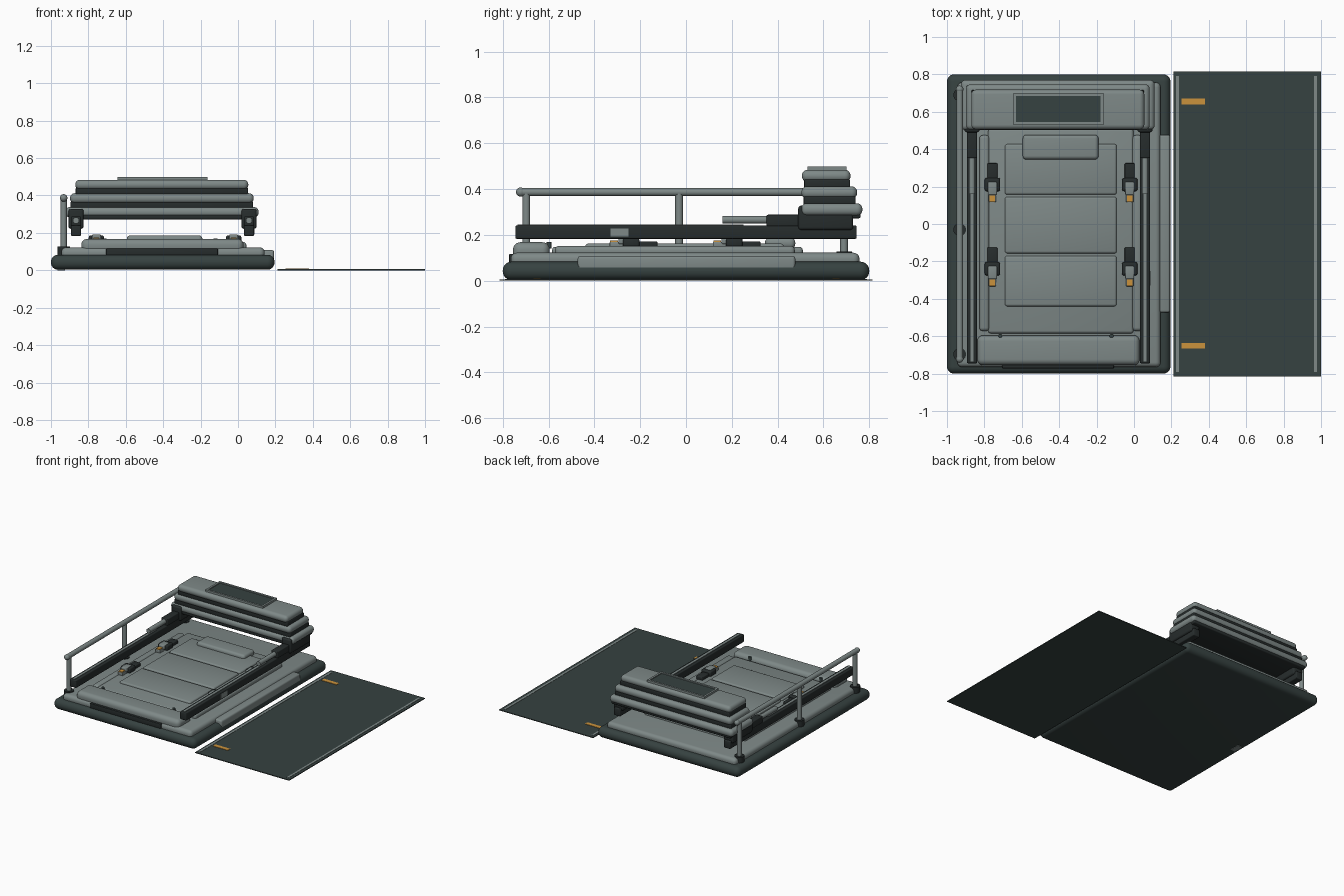
import bpy, math
from mathutils import Vector

if "Cube" in bpy.data.objects:
    bpy.data.objects.remove(bpy.data.objects["Cube"])


def material(name, rgb):
    m = bpy.data.materials.new(name)
    m.diffuse_color = (*rgb, 1)
    m.use_nodes = True
    m.node_tree.nodes["Principled BSDF"].inputs["Base Color"].default_value = m.diffuse_color
    return m


LIGHT = material("grey_green", (0.21, 0.25, 0.245))
DARK = material("dark_slate", (0.037, 0.054, 0.052))
BLACK = material("charcoal", (0.02, 0.026, 0.026))
ORANGE = material("amber", (0.60, 0.29, 0.045))


def finish(o, name, mat, smooth=True):
    o.name = name
    o.data.materials.append(mat)
    if smooth:
        bpy.ops.object.shade_smooth_by_angle(angle=math.radians(35))
    return o


def box(name, x, y, z, mat, bevel=0.0, seg=3):
    """Box from (min, max) ranges, optionally rounded."""
    bpy.ops.mesh.primitive_cube_add(size=1)
    o = bpy.context.object
    lo = Vector((x[0], y[0], z[0]))
    hi = Vector((x[1], y[1], z[1]))
    for v in o.data.vertices:
        v.co = Vector([lo[i] if v.co[i] < 0 else hi[i] for i in range(3)])
    if bevel:
        b = o.modifiers.new("round", 'BEVEL')
        b.width, b.segments, b.limit_method = bevel, seg, 'NONE'
        bpy.ops.object.modifier_apply(modifier="round")
    return finish(o, name, mat, bevel > 0)


def rod(name, a, b, r, mat, n=20):
    a, b = Vector(a), Vector(b)
    bpy.ops.mesh.primitive_cylinder_add(vertices=n, radius=r, depth=(b - a).length, location=(a + b) / 2)
    o = bpy.context.object
    o.rotation_euler = (b - a).to_track_quat('Z', 'Y').to_euler()
    return finish(o, name, mat)


def ball(name, p, r, mat):
    bpy.ops.mesh.primitive_uv_sphere_add(segments=20, ring_count=12, radius=r, location=p)
    return finish(bpy.context.object, name, mat)


# Base and deck
box("base", (-1, 0.195), (-0.8, 0.8), (0.003, 0.083), DARK, 0.038, 6)
box("deck", (-0.945, 0.142), (-0.765, 0.757), (0.06, 0.122), LIGHT, 0.026, 5)
box("side_step", (0.125, 0.193), (-0.473, 0.477), (0.04, 0.108), LIGHT, 0.012)
box("front_panel", (-0.705, -0.108), (-0.772, -0.74), (0.08, 0.117), BLACK, 0.004)

# Bed, cushions and side bolsters
box("bed", (-0.78, -0.003), (-0.585, 0.51), (0.10, 0.148), LIGHT, 0.015)
for i, (a, b) in enumerate(((-0.44, -0.17), (-0.157, 0.145), (0.157, 0.427))):
    box(f"bed_cushion_{i}", (-0.69, -0.093), (a, b), (0.135, 0.162), LIGHT, 0.012)
box("pillow", (-0.595, -0.19), (0.345, 0.477), (0.14, 0.187), LIGHT, 0.02, 5)
box("foot_cushion", (-0.838, 0.03), (-0.755, -0.595), (0.09, 0.168), LIGHT, 0.032, 6)
for i, x in enumerate((-0.80, 0.018)):
    box(f"side_bolster_{i}", (x - 0.027, x + 0.027), (-0.572, 0.475), (0.10, 0.152), LIGHT, 0.018)
for i, x in enumerate((-0.715, -0.12)):
    rod(f"bed_stud_{i}", (x, -0.598, 0.14), (x, -0.598, 0.169), 0.011, DARK, 12)

# Strap clamps on the bed edges
for i, x in enumerate((-0.757, -0.023)):
    for j, y in enumerate((0.205, -0.245)):
        n = f"clamp_{i}_{j}_"
        box(n + "strap", (x - 0.027, x + 0.027), (y + 0.03, y + 0.12), (0.14, 0.172), BLACK, 0.006)
        box(n + "body", (x - 0.041, x + 0.041), (y - 0.03, y + 0.042), (0.145, 0.186), BLACK, 0.01)
        box(n + "lever", (x - 0.024, x + 0.024), (y - 0.05, y + 0.02), (0.16, 0.191), LIGHT, 0.006)
        box(n + "tongue", (x - 0.02, x + 0.02), (y - 0.088, y - 0.03), (0.145, 0.17), LIGHT, 0.004)
        box(n + "tab", (x - 0.015, x + 0.015), (y - 0.086, y - 0.052), (0.166, 0.176), ORANGE)

# Sliding rails with telescoping arms
for i, x in enumerate((-0.866, 0.059)):
    n = f"rail_{i}_"
    box(n + "beam", (x - 0.027, x + 0.027), (-0.745, 0.745), (0.183, 0.241), BLACK, 0.006)
    box(n + "track", (x - 0.008, x + 0.008), (-0.735, 0.25), (0.236, 0.245), LIGHT)
    rod(n + "piston", (x, 0.16, 0.266), (x, 0.40, 0.266), 0.017, LIGHT)
    box(n + "sleeve", (x - 0.027, x + 0.027), (0.352, 0.52), (0.237, 0.288), BLACK, 0.006)
    box(n + "carriage", (x - 0.04, x + 0.04), (0.49, 0.73), (0.222, 0.328), BLACK, 0.012)
box("rail_marker", (0.082, 0.0875), (-0.33, -0.25), (0.192, 0.228), LIGHT)

# Stacked canopy at the head end
box("canopy_underside", (-0.905, 0.095), (0.505, 0.762), (0.272, 0.30), BLACK, 0.008)
tiers = (((-0.925, 0.11), (0.502, 0.77), (0.283, 0.338)),
         ((-0.898, 0.084), (0.504, 0.747), (0.358, 0.412)),
         ((-0.87, 0.055), (0.506, 0.718), (0.431, 0.484)))
for i, (x, y, z) in enumerate(tiers):
    box(f"canopy_tier_{i}", x, y, z, LIGHT, 0.025, 6)
    if i < 2:
        box(f"canopy_seal_{i}", (x[0] + 0.03, x[1] - 0.03), (y[0] + 0.012, y[1] - 0.03),
            (z[1] - 0.008, z[1] + 0.03), BLACK, 0.006)

# Canopy window with a raised frame
wx, wy = (-0.645, -0.163), (0.53, 0.70)
for i, s in enumerate(((wx[0], wx[0] + 0.015), (wx[1] - 0.015, wx[1]))):
    box(f"window_frame_side_{i}", s, wy, (0.475, 0.499), LIGHT)
for i, s in enumerate(((wy[0], wy[0] + 0.015), (wy[1] - 0.015, wy[1]))):
    box(f"window_frame_end_{i}", wx, s, (0.475, 0.499), LIGHT)
box("window", (wx[0] + 0.01, wx[1] - 0.01), (wy[0] + 0.01, wy[1] - 0.01), (0.483, 0.492), DARK)

# Handrail on the left side
HX = -0.932
rod("handrail", (HX, -0.725, 0.387), (HX, 0.72, 0.387), 0.018, LIGHT)
for i, y in enumerate((-0.697, -0.03, 0.69)):
    rod(f"handrail_post_{i}", (HX, y, 0.09), (HX, y, 0.387), 0.017, LIGHT)
    rod(f"handrail_foot_{i}", (HX, y, 0.07), (HX, y, 0.128), 0.034, BLACK)
for i, y in enumerate((-0.722, 0.72)):
    ball(f"handrail_end_{i}", (HX, y, 0.387), 0.02, LIGHT)
box("underside_tab", (-0.965, -0.925), (-0.065, 0.015), (0.0, 0.006), LIGHT)

# Ground mat beside the bed
box("mat", (0.21, 1.0), (-0.815, 0.815), (0.0, 0.006), DARK)
for i, x in enumerate((0.232, 0.97)):
    box(f"mat_trim_{i}", (x - 0.008, x + 0.008), (-0.79, 0.79), (0.004, 0.008), LIGHT)
for i, y in enumerate((-0.65, 0.655)):
    box(f"mat_marker_{i}", (0.255, 0.38), (y - 0.015, y + 0.015), (0.004, 0.009), ORANGE)
